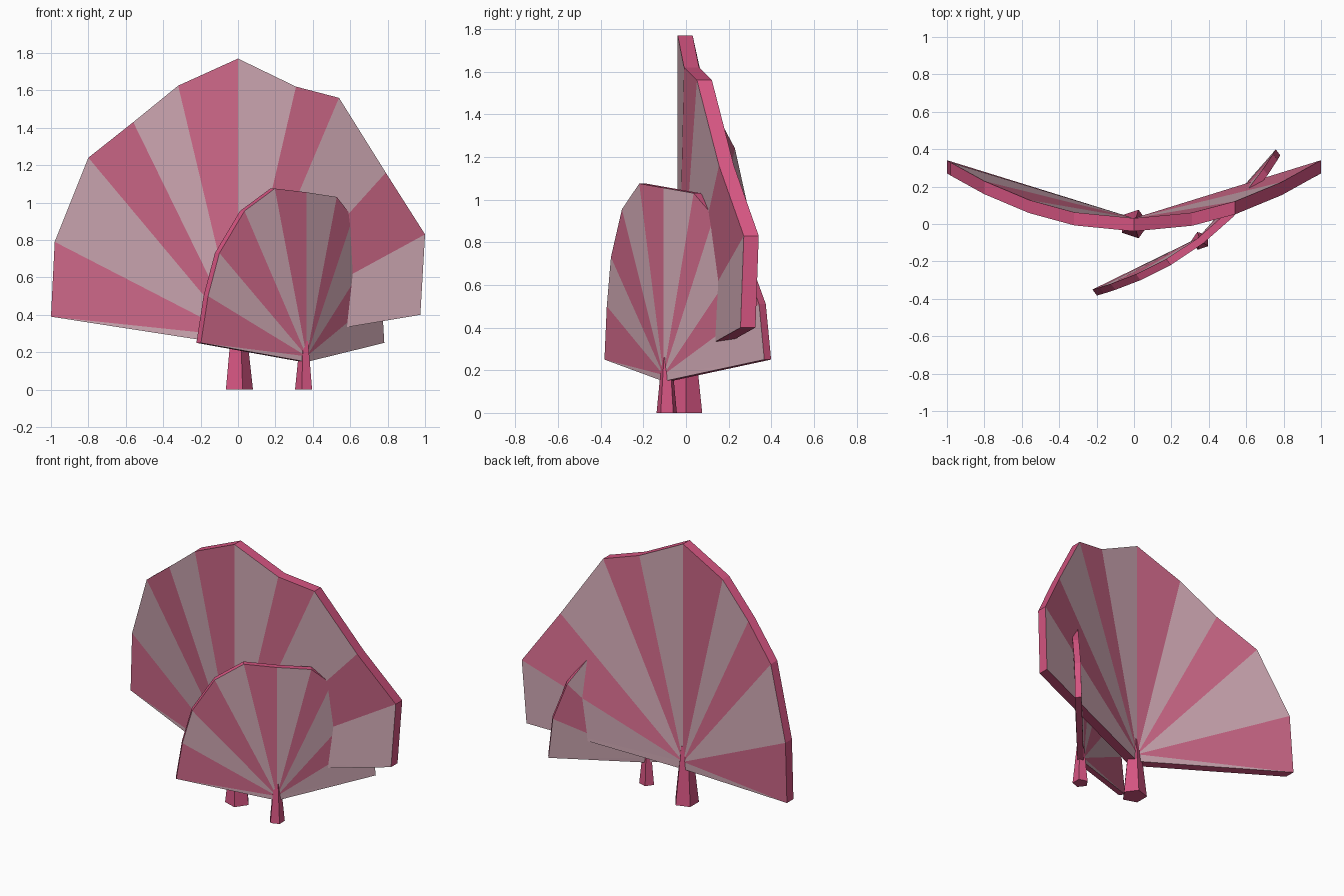
import bpy, bmesh, math
from mathutils import Matrix

if "Cube" in bpy.data.objects:
    bpy.data.objects.remove(bpy.data.objects["Cube"])


def material(name, rgb):
    m = bpy.data.materials.new(name)
    m.diffuse_color = (*rgb, 1)
    m.use_nodes = True
    m.node_tree.nodes["Principled BSDF"].inputs["Base Color"].default_value = m.diffuse_color
    return m


MATS = [material("rib_pink", (0.62, 0.14, 0.25)),
        material("rib_pale", (0.62, 0.39, 0.45)),
        material("deep_pink", (0.66, 0.09, 0.22))]


def finish(bm, name, place):
    bmesh.ops.recalc_face_normals(bm, faces=bm.faces)
    bm.transform(place)
    me = bpy.data.meshes.new(name)
    bm.to_mesh(me)
    bm.free()
    for m in MATS:
        me.materials.append(m)
    bpy.context.collection.objects.link(bpy.data.objects.new(name, me))


def fan(name, rim, base_z, hub_z, bend, thick, place):
    """Thick curved fan: striped wedges from a hub out to the rim."""
    bm = bmesh.new()
    outline = rim + [(0, base_z)]
    n = len(outline)
    sides = []
    for off in (-thick / 2, thick / 2):
        hub = bm.verts.new((0, off, hub_z))
        ring = [bm.verts.new((x, bend * x * x + off, z)) for x, z in outline]
        for i in range(n):
            f = bm.faces.new((hub, ring[i], ring[(i + 1) % n]))
            f.material_index = 1 if i >= n - 2 else i % 2
        sides.append(ring)
    a, b = sides
    for i in range(n):
        j = (i + 1) % n
        f = bm.faces.new((a[i], a[j], b[j], b[i]))
        f.material_index = 2
    finish(bm, name, place)


def stem(name, r_bottom, r_top, height, place):
    """Five-sided tapered stalk with one corner toward +x."""
    bm = bmesh.new()
    rings = []
    for r, z in ((r_bottom, 0), (r_top, height)):
        rings.append([bm.verts.new((r * math.cos(math.tau * k / 5),
                                    r * math.sin(math.tau * k / 5), z)) for k in range(5)])
    lo, hi = rings
    bm.faces.new(lo[::-1])
    bm.faces.new(hi)
    for k in range(5):
        bm.faces.new((lo[k], lo[(k + 1) % 5], hi[(k + 1) % 5], hi[k]))
    for f in bm.faces:
        f.material_index = 2
    finish(bm, name, place)


# Large fan at the back
big = Matrix.Identity(4)
big_rim = [(-1, .39), (-.98, .79), (-.8, 1.24), (-.56, 1.43), (-.32, 1.625), (0, 1.77),
           (.31, 1.62), (.54, 1.56), (.79, 1.16), (1, .83), (.975, .40)]
fan("large_fan", big_rim, .235, .285, .31, .07, Matrix.Translation((0, -.004, 0)))
stem("large_stem", .08, .037, .39, big)

# Small fan in front, turned and crossing the large one
small = Matrix.Translation((.355, -.09, 0)) @ Matrix.Rotation(math.radians(37.4), 4, 'Z')
small_rim = [(-.617, .25), (-.58, .50), (-.52, .73), (-.382, .955), (-.204, 1.075), (0, 1.055),
             (.214, 1.03), (.34, .92), (.5, .73), (.59, .51), (.617, .25)]
fan("small_fan", small_rim, .148, .178, .325, .04, small)
stem("small_stem", .05, .024, .26, small)
